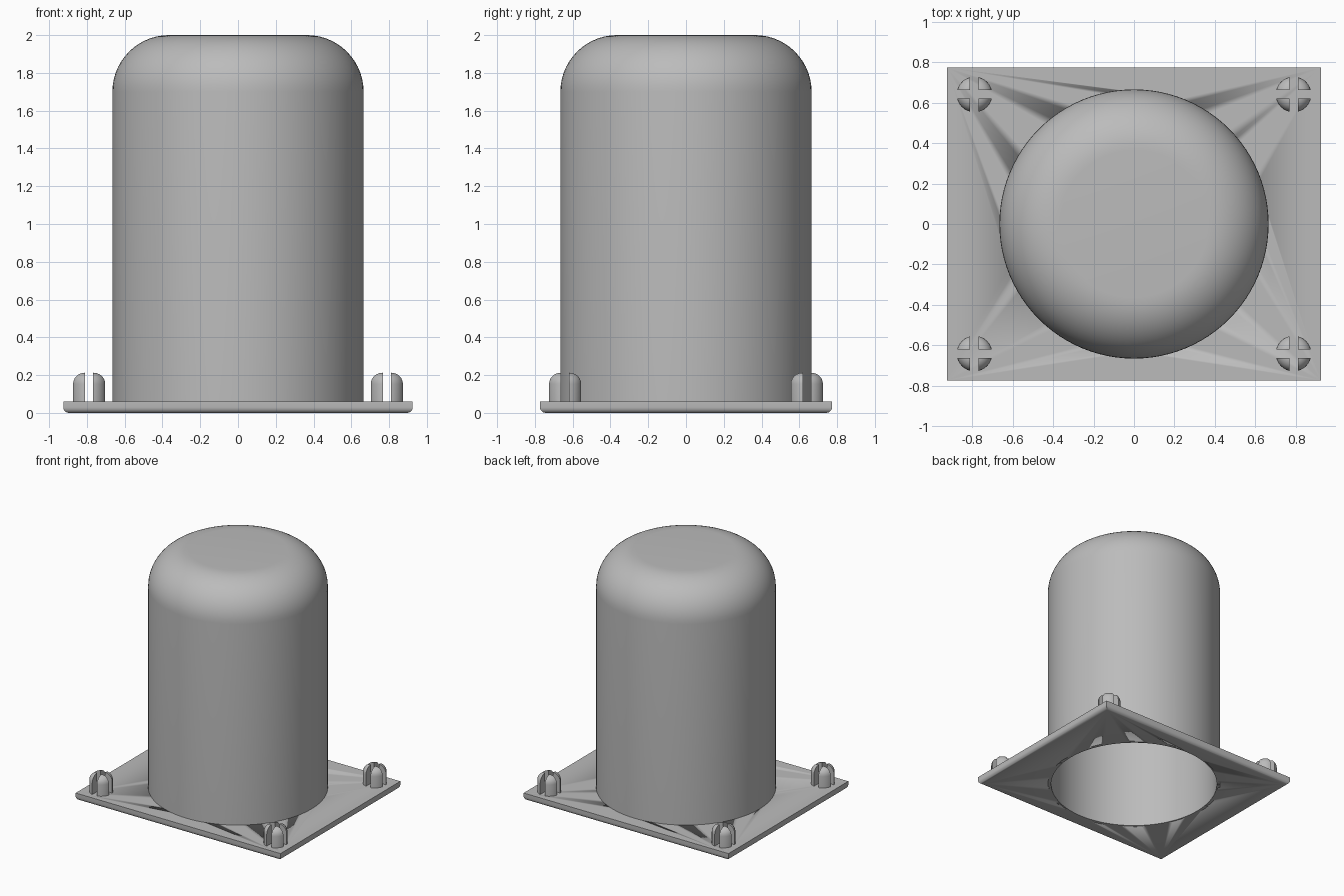
import bpy, bmesh
from math import pi, sin, cos, radians
from mathutils import Vector, Matrix

old = bpy.data.objects.get("Cube")
if old:
    bpy.data.objects.remove(old, do_unlink=True)

GREY = (0.5, 0.5, 0.5, 1.0)
grey = bpy.data.materials.new("plain_grey")
grey.use_nodes = True
grey.diffuse_color = GREY
grey.node_tree.nodes["Principled BSDF"].inputs["Base Color"].default_value = GREY

PLATE_TOP = 0.06
WALL = 0.025


def finish(name, bm):
    """Turn a bmesh into a smooth-by-angle grey object."""
    bmesh.ops.remove_doubles(bm, verts=bm.verts, dist=1e-5)
    bmesh.ops.recalc_face_normals(bm, faces=bm.faces)
    mesh = bpy.data.meshes.new(name)
    bm.to_mesh(mesh)
    bm.free()
    mesh.materials.append(grey)
    obj = bpy.data.objects.new(name, mesh)
    bpy.context.collection.objects.link(obj)
    bpy.ops.object.select_all(action='DESELECT')
    obj.select_set(True)
    bpy.context.view_layer.objects.active = obj
    bpy.ops.object.shade_smooth_by_angle(angle=radians(35))
    return obj


def rounded_top(radius, base, top, fillet, steps):
    """Half profile of an upright cylinder with a filleted top edge."""
    arc = [(radius - fillet + fillet * cos(a), top - fillet + fillet * sin(a))
           for a in (pi / 2 * i / steps for i in range(steps + 1))]
    return [(radius, base)] + arc + [(0, top)]


def lathe(bm, profile, steps):
    """Spin a half profile of (radius, z) points around z."""
    verts = [bm.verts.new((r, 0, z)) for r, z in profile]
    edges = [bm.edges.new(pair) for pair in zip(verts, verts[1:])]
    bmesh.ops.spin(bm, geom=verts + edges, cent=(0, 0, 0), axis=(0, 0, 1),
                   angle=2 * pi, steps=steps, use_merge=True)
    bmesh.ops.remove_doubles(bm, verts=bm.verts, dist=1e-5)


# Hollow dome, open underneath
outer = rounded_top(0.665, 0, 2.0, 0.3, 14)
inner = rounded_top(0.665 - WALL, 0, 2.0 - WALL, 0.3 - WALL, 14)
bm = bmesh.new()
lathe(bm, outer[::-1] + inner, 96)
finish("dome_cover", bm)

# Base plate with rounded lower edges
bm = bmesh.new()
bmesh.ops.create_cube(bm, size=1, matrix=Matrix.Translation((0, 0, PLATE_TOP / 2))
                      @ Matrix.Diagonal((1.85, 1.546, PLATE_TOP, 1)))
lower = [e for e in bm.edges if all(v.co.z < 0.01 for v in e.verts)]
bmesh.ops.bevel(bm, geom=lower, offset=0.03, segments=5, profile=0.5, affect='EDGES')
plate = finish("base_plate", bm)

# Round opening through the plate
bm = bmesh.new()
bmesh.ops.create_cone(bm, cap_ends=True, segments=96, radius1=0.65, radius2=0.65, depth=1)
cutter = finish("opening_cutter", bm)
cutter.hide_render = True
cut = plate.modifiers.new("opening", 'BOOLEAN')
cut.operation = 'DIFFERENCE'
cut.object = cutter
bpy.context.view_layer.objects.active = plate
bpy.ops.object.modifier_apply(modifier=cut.name)
bpy.data.objects.remove(cutter, do_unlink=True)

# Corner pegs, each split into four prongs by a cross slot
HALF_SLOT = 0.021
for end, py in (("front", -0.64), ("back", 0.64)):
    for side, px in (("right", -0.788), ("left", 0.788)):
        peg = bmesh.new()
        for sx in (-1, 1):
            for sy in (-1, 1):
                prong = bmesh.new()
                lathe(prong, rounded_top(0.088, PLATE_TOP - 0.01, 0.213, 0.06, 6), 32)
                for n in (Vector((sx, 0, 0)), Vector((0, sy, 0))):
                    geom = prong.verts[:] + prong.edges[:] + prong.faces[:]
                    bmesh.ops.bisect_plane(prong, geom=geom, plane_co=n * HALF_SLOT,
                                           plane_no=n, clear_inner=True)
                    rim = [e for e in prong.edges if e.is_boundary
                           and all(abs(v.co.dot(n) - HALF_SLOT) < 1e-4 for v in e.verts)]
                    bmesh.ops.contextual_create(prong, geom=rim)
                bmesh.ops.holes_fill(prong, edges=prong.edges[:], sides=0)
                temp = bpy.data.meshes.new("prong")
                prong.to_mesh(temp)
                prong.free()
                peg.from_mesh(temp)
                bpy.data.meshes.remove(temp)
        finish(f"{end}_{side}_peg", peg).location = (px, py, 0)
